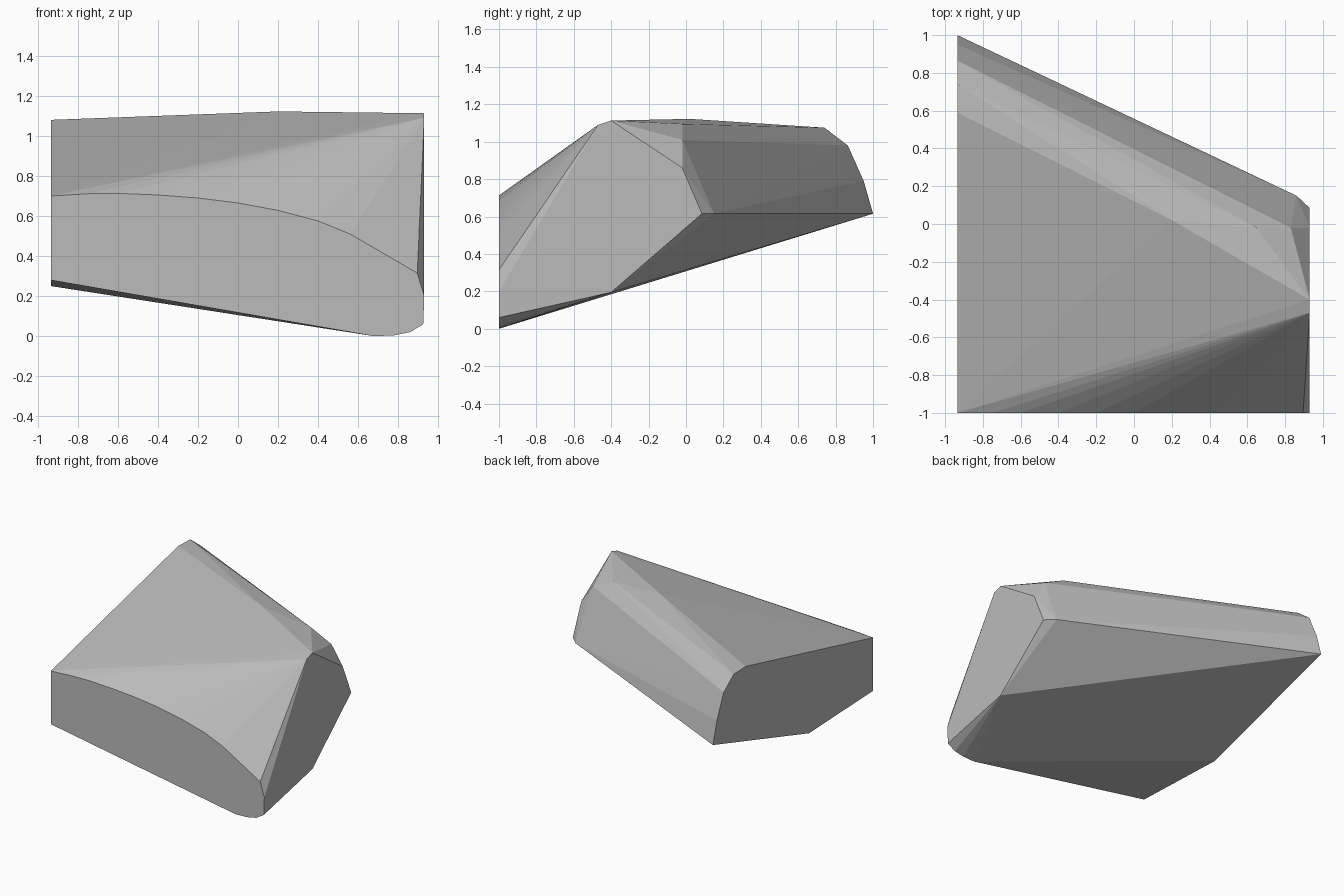
import bpy, bmesh, math

if "Cube" in bpy.data.objects:
    bpy.data.objects.remove(bpy.data.objects["Cube"])

# End profiles of the faceted wedge block
front = [(-.935, .28), (.68, 0), (.78, .004), (.86, .02), (.925, .06), (.93, .2),
         (.895, .315), (.56, .51), (.4, .575), (.2, .628), (0, .665), (-.2, .69),
         (-.4, .705), (-.6, .713), (-.75, .711), (-.935, .70)]            # x, z at y = -1
left = [(-.2, .25), (1, .615), (.95, .79), (.865, .98), (.74, 1.075), (.59, 1.08)]  # y, z
right = [(-.4, .195), (.085, .615), (-.02, .86), (-.4, 1.113), (-.47, 1.09)]       # y, z
# Rounded rear shoulder where it runs into the right side
shoulder = [(.86, .15, .615), (.83, -.02, 1.01), (.65, -.02, 1.095), (.2, .02, 1.122)]

points = [(x, -1, z) for x, z in front]
points += [(-.935, y, z) for y, z in left]
points += [(.93, y, z) for y, z in right]
points += shoulder

# Wrap the profiles in one convex skin
bm = bmesh.new()
for p in points:
    bm.verts.new(p)
hull = bmesh.ops.convex_hull(bm, input=bm.verts)
loose = [v for v in bm.verts if not v.link_faces]
bmesh.ops.delete(bm, geom=loose, context='VERTS')
bmesh.ops.dissolve_limit(bm, angle_limit=math.radians(0.5), verts=bm.verts, edges=bm.edges)
bmesh.ops.recalc_face_normals(bm, faces=bm.faces)

mesh = bpy.data.meshes.new("wedge_block")
bm.to_mesh(mesh)
bm.free()
block = bpy.data.objects.new("wedge_block", mesh)
bpy.context.collection.objects.link(block)

# Plain stone grey
grey = bpy.data.materials.new("stone grey")
grey.diffuse_color = (.5, .5, .5, 1)
grey.use_nodes = True
grey.node_tree.nodes["Principled BSDF"].inputs["Base Color"].default_value = grey.diffuse_color
mesh.materials.append(grey)
